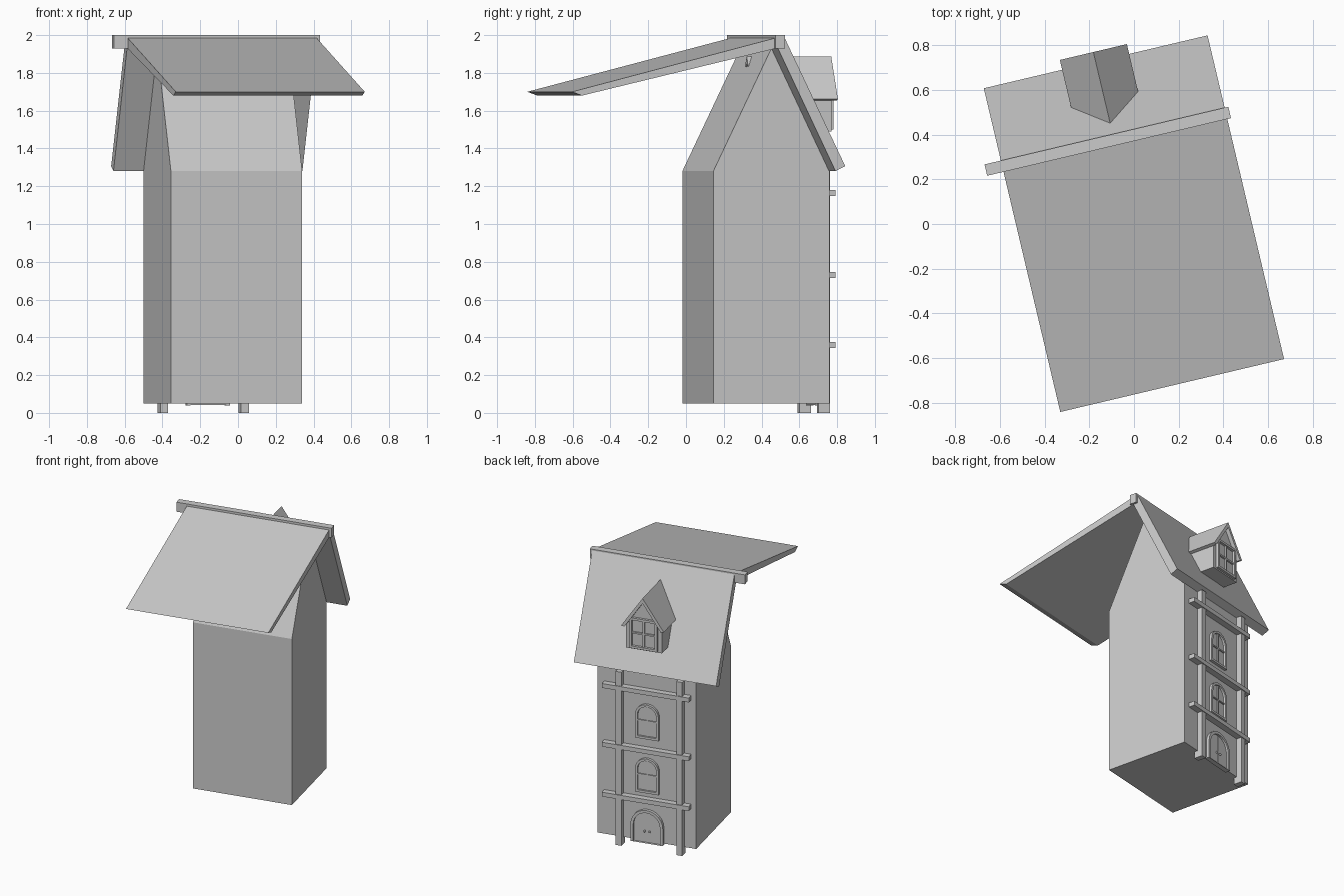
import bpy, bmesh, math
from mathutils import Matrix

cube = bpy.data.objects.get("Cube")
if cube:
    bpy.data.objects.remove(cube, do_unlink=True)

# One plain material
gray = bpy.data.materials.new("plain_gray")
gray.use_nodes = True
COLOR = (0.6, 0.6, 0.6, 1)
gray.diffuse_color = COLOR
gray.node_tree.nodes["Principled BSDF"].inputs["Base Color"].default_value = COLOR

TURN = Matrix.Rotation(math.radians(13.3), 4, 'Z')  # the whole house is turned
WALL = 0.694                                        # back wall plane


def finish(name, bm):
    bmesh.ops.recalc_face_normals(bm, faces=bm.faces)
    bm.transform(TURN)
    mesh = bpy.data.meshes.new(name)
    bm.to_mesh(mesh)
    bm.free()
    mesh.materials.append(gray)
    obj = bpy.data.objects.new(name, mesh)
    bpy.context.collection.objects.link(obj)
    return obj


def place(axis, p, d):
    return (d, p[0], p[1]) if axis == 'X' else (p[0], d, p[1])


def prism(name, pts, axis, a, b):
    """Extrude a profile (side, height) along an axis from a to b."""
    bm = bmesh.new()
    ends = [[bm.verts.new(place(axis, p, d)) for p in pts] for d in (a, b)]
    for end in ends:
        bm.faces.new(end)
    for i in range(len(pts)):
        j = (i + 1) % len(pts)
        bm.faces.new((ends[0][i], ends[0][j], ends[1][j], ends[1][i]))
    return finish(name, bm)


def box(name, x0, x1, y0, y1, z0, z1):
    return prism(name, [(x0, z0), (x1, z0), (x1, z1), (x0, z1)], 'Y', y0, y1)


def arch(r, z0, spring, steps=12):
    """Outline with straight sides and a round top."""
    top = [(r * math.cos(math.pi * i / steps), spring + r * math.sin(math.pi * i / steps))
           for i in range(steps + 1)]
    return [(-r, z0), (r, z0)] + top


def frame(name, outer, inner, a, b):
    """Ring between two outlines with the same number of points."""
    bm = bmesh.new()
    loops = [[bm.verts.new((p[0], d, p[1])) for p in pts]
             for pts, d in ((outer, a), (outer, b), (inner, b), (inner, a))]
    n = len(outer)
    for k in range(4):
        p, q = loops[k], loops[(k + 1) % 4]
        for i in range(n):
            j = (i + 1) % n
            bm.faces.new((p[i], p[j], q[j], q[i]))
    return finish(name, bm)


# House body with gabled top
prism("house_body", [(0.063, 0.05), (WALL, 0.05), (WALL, 1.28), (0.3785, 1.93), (0.063, 1.28)],
      'X', -0.35, 0.364)

# Roof: raised front panel, steep back panel, ridge beam
prism("front_roof_panel", [(-0.742, 1.70), (-0.687, 1.68), (0.37, 1.93), (0.385, 1.99)],
      'X', -0.514, 0.514)
prism("back_roof_panel", [(0.3785, 1.93), (0.692, 1.28), (0.745, 1.306), (0.413, 1.99), (0.385, 1.99)],
      'X', -0.514, 0.514)
box("ridge_beam", -0.589, 0.531, 0.361, 0.413, 1.93, 2.0)

# Timber framing on the back wall
for name, x in (("left_post", 0.196), ("right_post", -0.243)):
    box(name, x - 0.021, x + 0.021, 0.67, 0.733, 0, 1.285)
for i, z in enumerate((0.36, 0.73, 1.165)):
    box(f"cross_beam_{i + 1}", -0.314, 0.314, 0.68, 0.739, z - 0.016, z + 0.016)

# Door with arched frame and two knobs
frame("door_frame", arch(0.117, 0.04, 0.167), arch(0.097, 0.04, 0.167), 0.68, 0.716)
prism("door", arch(0.099, 0.042, 0.167), 'Y', 0.68, 0.702)
box("door_gap", -0.002, 0.002, 0.69, 0.704, 0.045, 0.262)
for name, x in (("left_knob", 0.018), ("right_knob", -0.018)):
    bm = bmesh.new()
    bmesh.ops.create_uvsphere(bm, u_segments=10, v_segments=6, radius=0.008,
                              matrix=Matrix.Translation((x, 0.708, 0.125)))
    finish(name, bm)

# Arched windows
for i, z in enumerate((0.41, 0.81)):
    n = f"window_{i + 1}"
    frame(n + "_frame", arch(0.085, z, z + 0.17), arch(0.068, z + 0.017, z + 0.17), 0.68, 0.714)
    prism(n + "_pane", arch(0.07, z + 0.015, z + 0.17), 'Y', 0.68, 0.699)
    box(n + "_mullion", -0.005, 0.005, 0.69, 0.707, z + 0.01, z + 0.24)
    box(n + "_crossbar", -0.069, 0.069, 0.69, 0.707, z + 0.125, z + 0.135)

# Dormer: gabled box, two roof slopes, square window
prism("dormer_body", [(-0.13, 1.49), (0.13, 1.49), (0.13, 1.66), (0, 1.853), (-0.13, 1.66)],
      'Y', 0.55, 0.762)
for name, s in (("dormer_roof_left", 1), ("dormer_roof_right", -1)):
    prism(name, [(0, 1.887), (s * 0.154, 1.662), (s * 0.132, 1.655), (0, 1.85)], 'Y', 0.33, 0.79)


def rect(x, z0, z1):
    return [(-x, z0), (x, z0), (x, z1), (-x, z1)]


frame("dormer_window_frame", rect(0.1, 1.5, 1.725), rect(0.083, 1.517, 1.708), 0.75, 0.78)
box("dormer_mullion", -0.006, 0.006, 0.75, 0.773, 1.51, 1.715)
box("dormer_crossbar", -0.09, 0.09, 0.75, 0.773, 1.607, 1.619)
